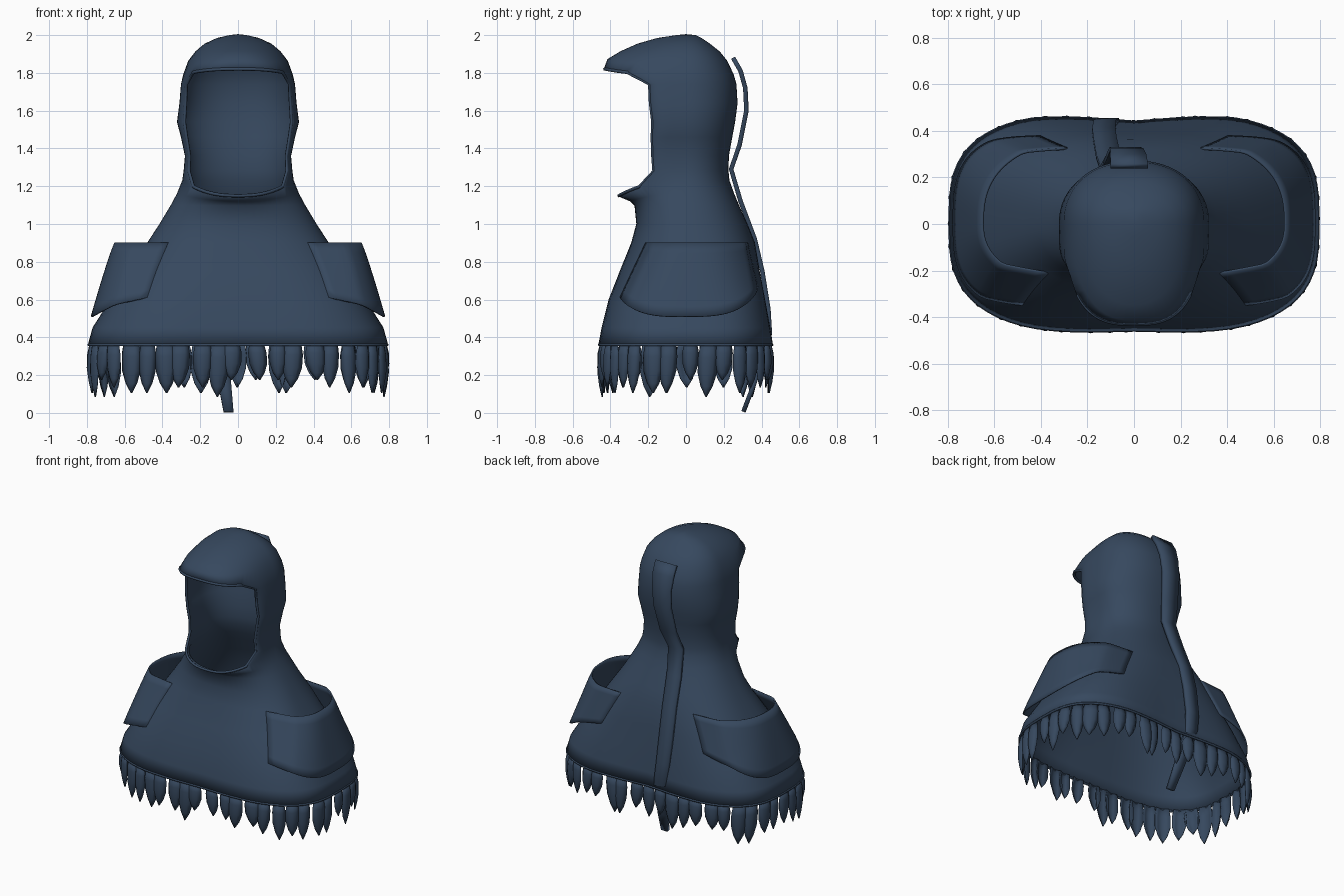
import bpy, math, random
from mathutils import Vector

if "Cube" in bpy.data.objects:
    bpy.data.objects.remove(bpy.data.objects["Cube"])

random.seed(4)
cloth = bpy.data.materials.new("dark blue cloth")
cloth.diffuse_color = (0.037, 0.065, 0.113, 1)
cloth.use_nodes = True
cloth.node_tree.nodes["Principled BSDF"].inputs["Base Color"].default_value = cloth.diffuse_color


def make(name, verts, faces, thick=0.0):
    me = bpy.data.meshes.new(name)
    me.from_pydata([tuple(v) for v in verts], [], faces)
    me.materials.append(cloth)
    ob = bpy.data.objects.new(name, me)
    bpy.context.collection.objects.link(ob)
    bpy.ops.object.select_all(action='DESELECT')
    ob.select_set(True)
    bpy.context.view_layer.objects.active = ob
    bpy.ops.object.mode_set(mode='EDIT')
    bpy.ops.mesh.select_all(action='SELECT')
    bpy.ops.mesh.normals_make_consistent(inside=False)
    bpy.ops.object.mode_set(mode='OBJECT')
    bpy.ops.object.shade_smooth_by_angle(angle=math.radians(50))
    if thick:
        m = ob.modifiers.new("thickness", 'SOLIDIFY')
        m.thickness, m.offset = thick, 0
    return ob


def grid_faces(rows, cols):
    return [(r * cols + c, r * cols + c + 1, (r + 1) * cols + c + 1, (r + 1) * cols + c)
            for r in range(rows - 1) for c in range(cols - 1)]


def tube(name, pts, radius, cyclic=True):
    cu = bpy.data.curves.new(name, 'CURVE')
    cu.dimensions = '3D'
    cu.bevel_depth, cu.bevel_resolution = radius, 1
    sp = cu.splines.new('POLY')
    sp.points.add(len(pts) - 1)
    for p, q in zip(sp.points, pts):
        p.co = (*q, 1)
    sp.use_cyclic_u = cyclic
    cu.materials.append(cloth)
    bpy.context.collection.objects.link(bpy.data.objects.new(name, cu))


# Cross-sections: height, half width, front y, back y, squareness, front lift
ROWS = [
    (0.36, 0.79, -0.47, 0.475, 3.0, 0), (0.45, 0.765, -0.452, 0.46, 3.0, 0),
    (0.60, 0.67, -0.412, 0.43, 2.9, 0), (0.75, 0.575, -0.35, 0.395, 2.7, 0),
    (0.90, 0.475, -0.285, 0.36, 2.4, 0), (1.00, 0.41, -0.258, 0.32, 2.2, 0),
    (1.10, 0.35, -0.268, 0.275, 2.2, 0), (1.16, 0.318, -0.295, 0.25, 2.2, -0.035),
    (1.23, 0.29, -0.355, 0.225, 2.5, -0.08), (1.28, 0.283, -0.198, 0.22, 6, 0),
    (1.36, 0.276, -0.20, 0.222, 7, 0), (1.46, 0.297, -0.208, 0.24, 6, 0),
    (1.54, 0.318, -0.215, 0.255, 4.5, 0), (1.64, 0.305, -0.222, 0.268, 5.5, 0),
    (1.74, 0.297, -0.225, 0.262, 6, 0), (1.79, 0.285, -0.43, 0.248, 2.8, 0.03),
    (1.86, 0.26, -0.412, 0.215, 2.4, 0.01), (1.91, 0.222, -0.345, 0.175, 2.2, 0),
    (1.95, 0.175, -0.255, 0.125, 2.1, 0), (1.98, 0.11, -0.15, 0.08, 2, 0),
    (1.995, 0.045, -0.05, 0.05, 2, 0)]
NECK, BRIM = 8, 15          # rows bounding the face opening
N, HALF = 64, 9             # columns, opening half width in columns


def power(v, e):
    return math.copysign(abs(v) ** e, v)


def clamp(v):
    return max(0.0, min(1.0, v))


def section(row, t):
    z, hx, yf, yb, n, lift = row
    c, s = math.cos(t), math.sin(t)
    # the rear is squared at the hem and rounder toward the hood
    if c < 0:
        n = min(n + 0.2, 3.2 - clamp((z - 0.6) / 0.6))
    x = hx * power(s, 2 / n)
    y = abs(power(c, 2 / n)) * (yf if c > 0 else yb)
    # shallow hollow along the centre of the skirt
    dent = max(0, 1 - abs(x) / 0.45) * clamp((0.9 - z) / 0.5)
    y += dent * (0.015 if c > 0 else -0.038)
    return Vector((x, y, z + lift * max(c, 0) ** 2))


def row_at(z):
    for a, b in zip(ROWS, ROWS[1:]):
        if a[0] <= z <= b[0]:
            f = (z - a[0]) / (b[0] - a[0])
            return tuple(p + (q - p) * f for p, q in zip(a, b))
    return ROWS[0]


# Hooded cape, hollow, with a face opening under the brim
pt = lambda r, c: section(ROWS[r], 2 * math.pi * c / N)
verts = [pt(r, c) for r in range(len(ROWS)) for c in range(N)]
verts.append(Vector((0, 0, 2.0)))
faces = []
for r in range(len(ROWS) - 1):
    for c in range(N):
        if NECK <= r < BRIM and (c < HALF or c >= N - HALF):
            continue
        d = (c + 1) % N
        faces.append((r * N + c, r * N + d, (r + 1) * N + d, (r + 1) * N + c))
last = (len(ROWS) - 1) * N
faces += [(last + c, last + (c + 1) % N, len(verts) - 1) for c in range(N)]
make("hooded_cape", verts, faces, 0.01)

# Piping around the face opening and the hem
rim = [pt(NECK, c) for c in range(-HALF, HALF + 1)]
rim += [pt(r, HALF) for r in range(NECK + 1, BRIM)]
rim += [pt(BRIM, c) for c in range(HALF, -HALF - 1, -1)]
rim += [pt(r, -HALF) for r in range(BRIM - 1, NECK, -1)]
tube("face_opening_trim", rim, 0.009)
hem = [pt(0, c) for c in range(N)]
tube("hem_trim", hem, 0.008)

# Feather fringe, spaced evenly along the hem
loop = [section(ROWS[0], 2 * math.pi * i / 720) for i in range(721)]
dist = [0.0]
for a, b in zip(loop, loop[1:]):
    dist.append(dist[-1] + (b - a).length)
COUNT = 44
fv, ff = [], []
SHAPE = [(0, 0.40), (0.25, 0.5), (0.55, 0.48), (0.8, 0.3), (1, 0.02)]
for i in range(COUNT):
    target = dist[-1] * (i + random.uniform(-0.15, 0.15)) / COUNT % dist[-1]
    k = max(1, min(719, next(j for j, d in enumerate(dist) if d >= target)))
    along = (loop[k + 1] - loop[k - 1]).normalized()
    out = Vector((along.y, -along.x, 0))
    length = random.choice((0.19, 0.23, 0.26, 0.28))
    width = dist[-1] / COUNT * random.uniform(0.85, 1.15)
    base, tilt = len(fv), random.uniform(-0.02, 0.02)
    for f, w in SHAPE:
        for u in (-1, -0.5, 0, 0.5, 1):
            bulge = 0.028 * (1 - u * u) * math.sin(math.pi * (0.15 + 0.8 * f)) - 0.018
            fv.append(loop[k] + along * (u * w * width + tilt * f) + out * bulge
                      + Vector((0, 0, 0.005 - length * f)))
    ff += [tuple(base + q for q in quad) for quad in grid_faces(len(SHAPE), 5)]
make("feather_fringe", fv, ff, 0.004)

# Open pouches over both shoulders, their ends merging into the cape
for side, label in ((1, "right"), (-1, "left")):
    pv, R, C = [], 8, 41
    for r in range(R):
        v = r / (R - 1)
        for c in range(C):
            s = c / (C - 1)
            arch = math.sin(math.pi * s)
            a0, a1 = 46 - 8 * v, 150
            t = math.radians(a0 + (a1 - a0) * s)
            z = 0.90 + (0.61 + 0.06 * s - 0.13 * arch - 0.90) * v
            row = row_at(z)
            flare = (z, 0.65 + 0.125 * v ** 0.9, min(row[2] - 0.005, -0.28 - 0.13 * v),
                     max(row[3] + 0.01, 0.385 + 0.05 * v), 2.4 + 0.6 * v, 0)
            w = clamp(0.06 + arch * 2.8)
            p = section(row, t).lerp(section(flare, t), w)
            pv.append((p.x * side, p.y, p.z))
    make(label + "_shoulder_pouch", pv, grid_faces(R, C), 0.01)

# Back strap ending in a tail below the hem: x, y, z, half width
PATH = [(-0.02, 0.245, 1.88, 0.08), (-0.025, 0.285, 1.81, 0.078), (-0.03, 0.31, 1.72, 0.07),
        (-0.04, 0.316, 1.60, 0.065), (-0.06, 0.28, 1.42, 0.06), (-0.09, 0.235, 1.29, 0.055),
        (-0.11, 0.285, 1.12, 0.052), (-0.125, 0.36, 0.92, 0.05), (-0.13, 0.40, 0.75, 0.05),
        (-0.125, 0.432, 0.55, 0.048), (-0.11, 0.44, 0.42, 0.045), (-0.09, 0.40, 0.28, 0.04),
        (-0.07, 0.355, 0.15, 0.034), (-0.05, 0.30, 0.006, 0.026)]
sv = [(x + u * w, y + 0.004, z) for x, y, z, w in PATH for u in (-1, 0, 1)]
make("back_strap", sv, grid_faces(len(PATH), 3), 0.024)

# Crown button
bpy.ops.mesh.primitive_torus_add(major_radius=0.017, minor_radius=0.006, major_segments=16,
                                 minor_segments=6, location=(0, 0.03, 1.993))
button = bpy.context.object
button.name = "crown_button"
button.data.materials.append(cloth)
bpy.ops.object.shade_smooth()
